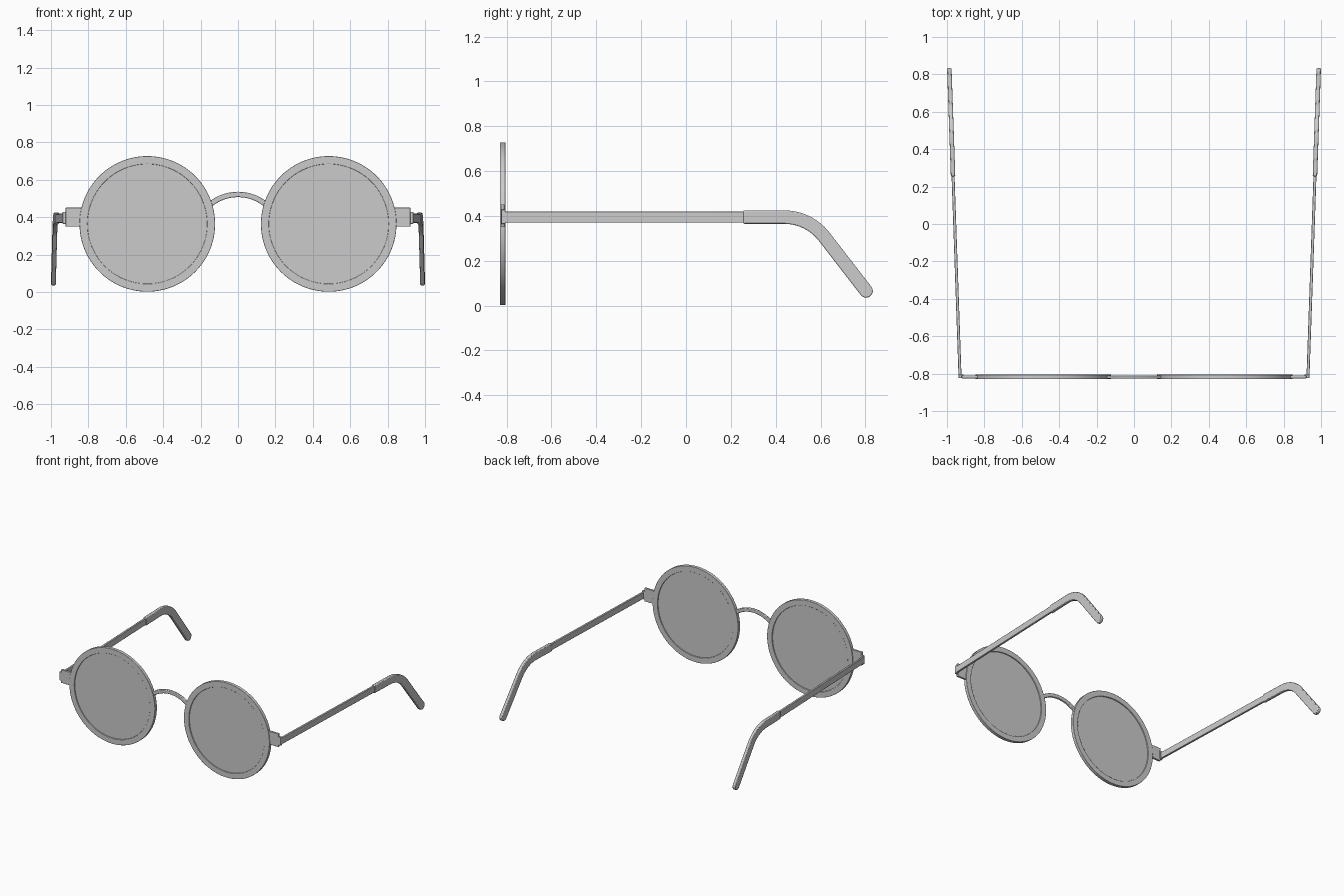
import bpy, bmesh, math
from mathutils import Vector

if "Cube" in bpy.data.objects:
    bpy.data.objects.remove(bpy.data.objects["Cube"])

LX, LZ, FY = 0.485, 0.3645, -0.8175    # lens centre and front plane


def finish(name, bm, bevel=0.0, mirror=True):
    bmesh.ops.recalc_face_normals(bm, faces=bm.faces)
    me = bpy.data.meshes.new(name)
    bm.to_mesh(me)
    bm.free()
    ob = bpy.data.objects.new(name, me)
    bpy.context.collection.objects.link(ob)
    if bevel:
        b = ob.modifiers.new("bevel", 'BEVEL')
        b.width, b.segments, b.limit_method = bevel, 2, 'ANGLE'
        b.angle_limit = math.radians(40)
    if mirror:
        ob.modifiers.new("mirror", 'MIRROR').use_mirror_merge = False
    bpy.ops.object.select_all(action='DESELECT')
    ob.select_set(True)
    bpy.context.view_layer.objects.active = ob
    bpy.ops.object.shade_smooth_by_angle(angle=math.radians(35))
    return ob


def prism(points, offset):
    """Extrude a closed outline by an offset vector."""
    bm = bmesh.new()
    face = bm.faces.new([bm.verts.new(p) for p in points])
    ext = bmesh.ops.extrude_face_region(bm, geom=[face], use_keep_orig=True)
    verts = [g for g in ext["geom"] if isinstance(g, bmesh.types.BMVert)]
    bmesh.ops.translate(bm, verts=verts, vec=offset)
    return bm


def box(x0, x1, y0, y1, z0, z1):
    return prism([(x0, y0, z0), (x1, y0, z0), (x1, y0, z1), (x0, y0, z1)],
                 Vector((0, y1 - y0, 0)))


def lathe(profile, n=96):
    """Ring of (radius, y) sections about the lens axis."""
    bm = bmesh.new()
    rings = []
    for i in range(n):
        a = 2 * math.pi * i / n
        rings.append([bm.verts.new((LX + r * math.cos(a), y, LZ + r * math.sin(a)))
                      for r, y in profile])
    m = len(profile)
    for i in range(n):
        p, q = rings[i], rings[(i + 1) % n]
        for j in range(m):
            k = (j + 1) % m
            bm.faces.new((p[j], p[k], q[k], q[j]))
    return bm


def splay(bm):
    """Temples open slightly outward toward the back."""
    for v in bm.verts:
        v.co.x += 0.0348 * (v.co.y + 0.82)
    return bm


# Rims
finish("rim", lathe([(0.3625, FY - 0.0125), (0.32, FY - 0.0125),
                     (0.32, FY + 0.0125), (0.3625, FY + 0.0125)]), 0.002)

# Lenses
circle = [(LX + 0.325 * math.cos(2 * math.pi * i / 96), FY - 0.005,
           LZ + 0.325 * math.sin(2 * math.pi * i / 96)) for i in range(96)]
finish("lens", prism(circle, Vector((0, 0.01, 0))))

# Arched nose bridge
R, half, cz = 0.235, math.radians(39.5), 0.522 - 0.235
outer, inner = [], []
for i in range(33):
    a = -half + 2 * half * i / 32
    for lst, r in ((outer, R + 0.0145), (inner, R - 0.0145)):
        lst.append((r * math.sin(a), FY - 0.008, cz + r * math.cos(a)))
finish("bridge", prism(outer + inner[::-1], Vector((0, 0.016, 0))), 0.004, False)

# End pieces and hinges
finish("end_piece", box(0.82, 0.921, FY - 0.008, FY + 0.008, 0.35, 0.451), 0.002)
finish("hinge", box(0.912, 0.938, FY - 0.006, FY + 0.012, 0.365, 0.428), 0.002)

# Straight temple arms
finish("temple_arm", splay(box(0.922, 0.938, -0.818, 0.3, 0.37, 0.419)), 0.003)

# Curved ear tips: centre line with a bend, widened to a rounded end
zc, hw, drop, br = 0.3945, 0.03, math.radians(52), 0.225
path = [(0.255, zc, 0.0)]
bend_y = 0.548 - br * math.tan(drop / 2)
for i in range(15):
    a = drop * i / 14
    path.append((bend_y + br * math.sin(a), zc - br * (1 - math.cos(a)), a))
path.append((0.803, 0.0655, drop))
top = [(y + hw * math.sin(a), z + hw * math.cos(a)) for y, z, a in path]
bot = [(y - hw * math.sin(a), z - hw * math.cos(a)) for y, z, a in path]
cap = []
for i in range(1, 12):
    t = math.pi / 2 - drop - math.pi * i / 12
    cap.append((0.803 + hw * math.cos(t), 0.0655 + hw * math.sin(t)))
outline = [(0.918, y, z) for y, z in top + cap + bot[::-1]]
finish("ear_tip", splay(prism(outline, Vector((0.024, 0, 0)))), 0.005)
